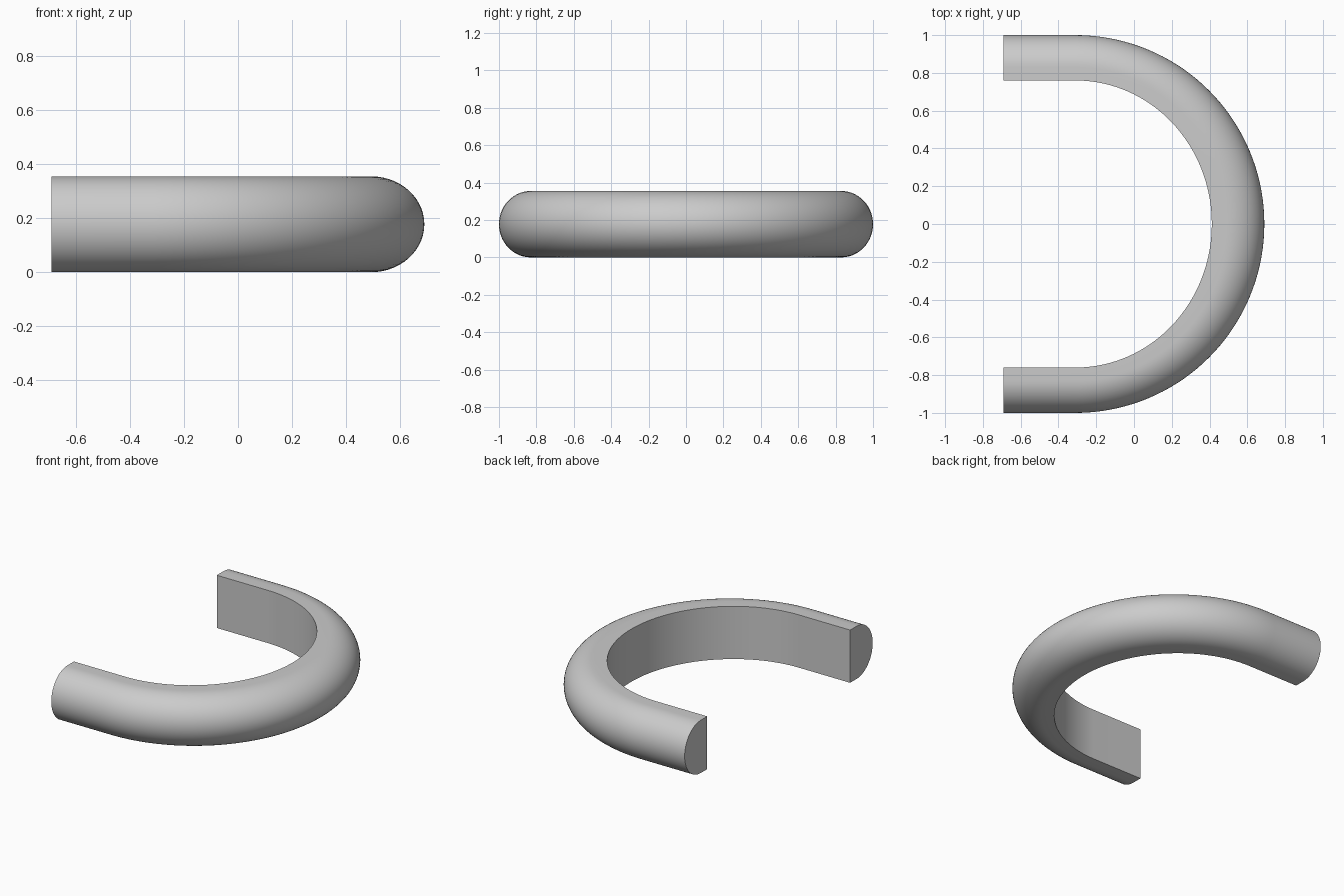
import bpy
import bmesh
from math import sin, cos, pi, radians

cube = bpy.data.objects.get("Cube")
if cube:
    bpy.data.objects.remove(cube, do_unlink=True)

HEIGHT = 0.355
END_X = -0.69       # open ends of the arms
CENTRE_X = -0.31    # centre of the bend
ARC_STEPS = 72
ROUND_STEPS = 28

grey = bpy.data.materials.new("plain_grey")
grey.use_nodes = True
colour = (0.6, 0.6, 0.6, 1)
grey.diffuse_color = colour
grey.node_tree.nodes["Principled BSDF"].inputs["Base Color"].default_value = colour


# D-shaped section: depth 0 is the flat inner wall, depth 1 the outermost point
def section():
    flat = 0.29
    pts = [(0, 0)]
    for i in range(ROUND_STEPS + 1):
        a = -pi / 2 + pi * i / ROUND_STEPS
        pts.append((flat + (1 - flat) * cos(a), HEIGHT / 2 * (1 + sin(a))))
    pts.append((0, HEIGHT))
    return pts


# Path stations: inner and outer points of the U in plan
def stations():
    inner_x, inner_y, outer = 0.722, 0.76, 1.0
    path = [((END_X, -inner_y), (END_X, -outer))]
    for i in range(ARC_STEPS + 1):
        a = -pi / 2 + pi * i / ARC_STEPS
        path.append(((CENTRE_X + inner_x * cos(a), inner_y * sin(a)),
                     (CENTRE_X + outer * cos(a), outer * sin(a))))
    path.append(((END_X, inner_y), (END_X, outer)))
    return path


# Sweep the section along the U and cap the ends
bm = bmesh.new()
rings = []
for (ix, iy), (ox, oy) in stations():
    rings.append([bm.verts.new((ix + (ox - ix) * d, iy + (oy - iy) * d, z))
                  for d, z in section()])
for a, b in zip(rings, rings[1:]):
    for j in range(len(a)):
        k = (j + 1) % len(a)
        bm.faces.new((a[j], b[j], b[k], a[k]))
bm.faces.new(rings[0])
bm.faces.new(rings[-1])
bmesh.ops.recalc_face_normals(bm, faces=bm.faces)

mesh = bpy.data.meshes.new("curved_bar")
bm.to_mesh(mesh)
bm.free()
mesh.materials.append(grey)
bar = bpy.data.objects.new("curved_bar", mesh)
bpy.context.collection.objects.link(bar)

bpy.ops.object.select_all(action='DESELECT')
bar.select_set(True)
bpy.context.view_layer.objects.active = bar
bpy.ops.object.shade_smooth_by_angle(angle=radians(30))
